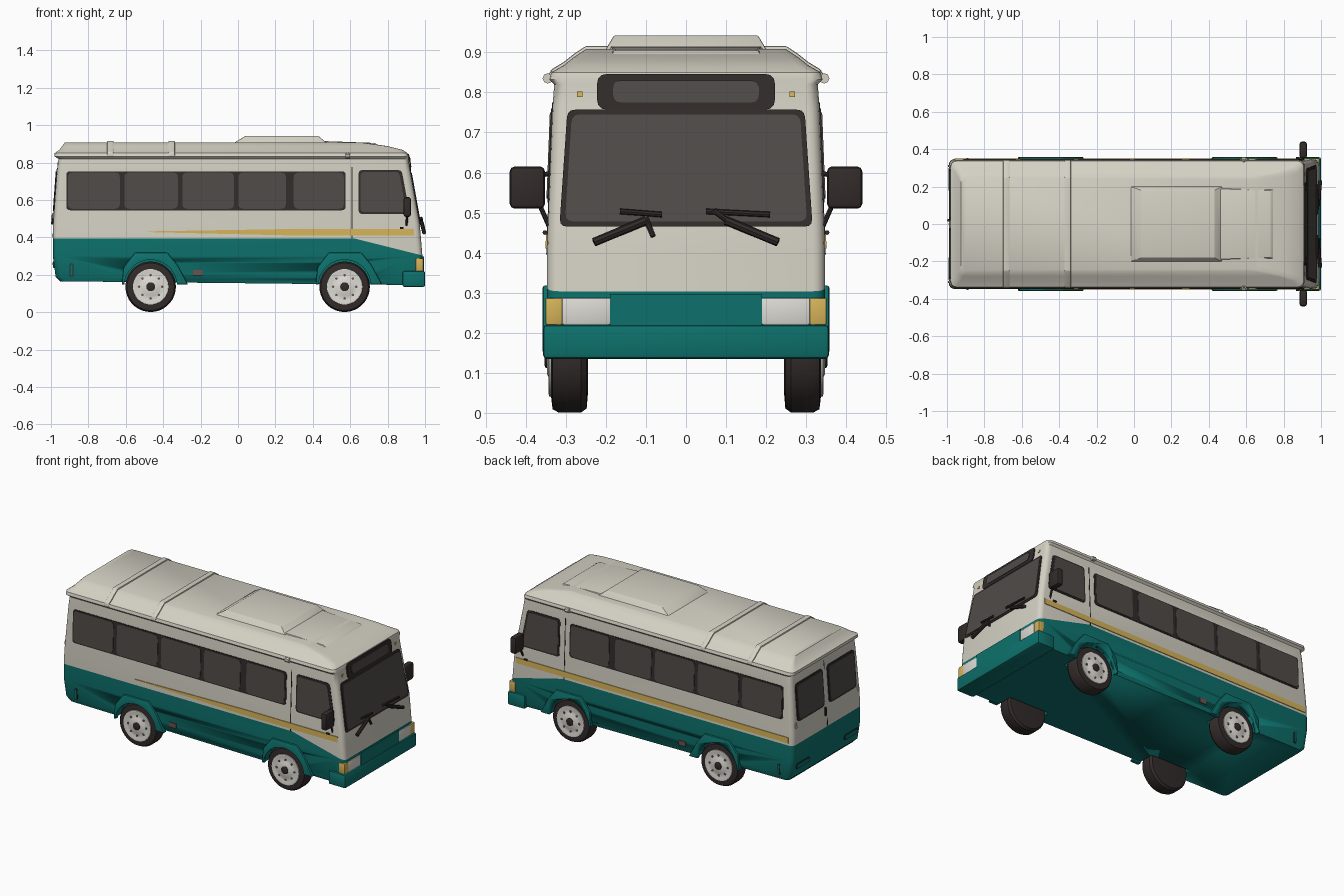
import bpy, bmesh, math
from mathutils import Vector

if "Cube" in bpy.data.objects:
    bpy.data.objects.remove(bpy.data.objects["Cube"])

def material(name, r, g, b):
    m = bpy.data.materials.new(name)
    m.diffuse_color = (r, g, b, 1)
    m.use_nodes = True
    m.node_tree.nodes["Principled BSDF"].inputs["Base Color"].default_value = m.diffuse_color
    return m

TEAL = material("teal paint", 0.004, 0.165, 0.15)
CREAM = material("cream paint", 0.66, 0.635, 0.55)
YELLOW = material("yellow stripe", 0.66, 0.45, 0.10)
DARK = material("dark rubber", 0.032, 0.024, 0.023)
GLASS = material("tinted glass", 0.078, 0.07, 0.063)
WHITE = material("lamp white", 0.72, 0.71, 0.66)
BROWN = material("grey brown", 0.15, 0.09, 0.075)

# Body slices: z, rear x, front x, half width
SLICES = [(.145, -.95, .985, .335), (.17, -.975, .99, .343), (.30, -.99, .986, .347),
          (.395, -.99, .978, .347), (.47, -.988, .972, .345), (.60, -.979, .9487, .3398),
          (.76, -.967, .92, .3335), (.82, -.96, .912, .329), (.832, -.98, .911, .341),
          (.85, -.98, .906, .336), (.868, -.955, .88, .305), (.888, -.94, .80, .28),
          (.908, -.925, .66, .25)]

def at(z, col):
    for a, b in zip(SLICES, SLICES[1:]):
        if z <= b[0]:
            t = (z - a[0]) / (b[0] - a[0])
            return a[col] + (b[col] - a[col]) * t
    return SLICES[-1][col]

def make(name, bm, mats, angle=35, bevel=0):
    bmesh.ops.recalc_face_normals(bm, faces=bm.faces[:])
    me = bpy.data.meshes.new(name)
    bm.to_mesh(me)
    bm.free()
    for m in mats:
        me.materials.append(m)
    ob = bpy.data.objects.new(name, me)
    bpy.context.collection.objects.link(ob)
    bpy.ops.object.select_all(action='DESELECT')
    ob.select_set(True)
    bpy.context.view_layer.objects.active = ob
    if bevel:
        b = ob.modifiers.new("bevel", 'BEVEL')
        b.width, b.segments, b.limit_method = bevel, 2, 'ANGLE'
        bpy.ops.object.modifier_apply(modifier="bevel")
    bpy.ops.object.shade_smooth_by_angle(angle=math.radians(angle))
    return ob

def loft(rings, closed=False):
    bm = bmesh.new()
    vs = [[bm.verts.new(p) for p in ring] for ring in rings]
    n = len(vs[0])
    pairs = list(zip(vs, vs[1:])) + ([(vs[-1], vs[0])] if closed else [])
    for a, b in pairs:
        for i in range(n):
            bm.faces.new((a[i], a[(i + 1) % n], b[(i + 1) % n], b[i]))
    if not closed:
        bm.faces.new(vs[0])
        bm.faces.new(vs[-1])
    return bm

def prism(name, pts, vec, mat, bevel=0):
    v = Vector(vec)
    return make(name, loft([pts, [Vector(p) + v for p in pts]]), [mat], bevel=bevel)

def box(name, x, y, z, mat, bevel=0):
    pts = [(x[0], y[0], z[0]), (x[1], y[0], z[0]), (x[1], y[1], z[0]), (x[0], y[1], z[0])]
    return prism(name, pts, (0, 0, z[1] - z[0]), mat, bevel)

def rounded(pts, r):
    out = []
    for i, p in enumerate(pts):
        p, a, b = Vector(p), Vector(pts[i - 1]), Vector(pts[(i + 1) % len(pts)])
        s, e = p + (a - p).normalized() * r, p + (b - p).normalized() * r
        for t in (0, .33, .67, 1):
            out.append(s * (1 - t) ** 2 + p * 2 * t * (1 - t) + e * t * t)
    return out

def plate(name, pts, face, mat, off=.004, r=0.0):
    """Thin panel lying on the body; face is 'front', 'back', or +1/-1 for a side."""
    if r:
        pts = rounded(pts, r)
    d = off - .008
    if face == 'front':
        p3, vec = [(at(z, 2) + d, u, z) for u, z in pts], (.008, 0, 0)
    elif face == 'back':
        p3, vec = [(at(z, 1) - d, u, z) for u, z in pts], (-.008, 0, 0)
    else:
        p3, vec = [(u, face * (at(z, 3) + d), z) for u, z in pts], (0, face * .008, 0)
    return prism(name, p3, vec, mat)

def rect(a, b, c, d):
    return [(a, c), (b, c), (b, d), (a, d)]

def bar(name, a, b, r, mat):
    a, b = Vector(a), Vector(b)
    q = (b - a).to_track_quat('Z', 'Y')
    ring = [q @ Vector((r * math.cos(i * math.pi / 4), r * math.sin(i * math.pi / 4), 0)) for i in range(8)]
    return prism(name, [a + p for p in ring], b - a, mat)

def lathe(name, prof, cx, side, cz, mat, n=36):
    rings = [[(cx + r * math.cos(2 * math.pi * i / n), side * y, cz + r * math.sin(2 * math.pi * i / n))
              for i in range(n)] for r, y in prof]
    return make(name, loft(rings), [mat])

# Body shell: stacked rounded rectangles, painted by height
rings = []
for z, x0, x1, w in SLICES:
    ring, r = [], .03
    for k, (cx, cy) in enumerate([(x1 - r, w - r), (x0 + r, w - r), (x0 + r, r - w), (x1 - r, r - w)]):
        for j in range(5):
            a = (k + j / 4) * math.pi / 2
            x = cx + r * math.cos(a)
            ring.append((x, cy + r * math.sin(a), z + (.02 if x < -.9 and z < .2 else 0)))
    rings.append(ring)
bm = loft(rings)
p0, pn = Vector((.62, 0, .395)), Vector((.09, 0, .36))
bmesh.ops.bisect_plane(bm, geom=bm.verts[:] + bm.edges[:] + bm.faces[:], dist=1e-5, plane_co=p0, plane_no=pn)
for f in bm.faces:
    c = f.calc_center_median()
    f.material_index = 0 if c.z < .394 and (c - p0).dot(pn) < 0 else 1
body = make("body_shell", bm, [TEAL, CREAM])

# Wheel arches: flared trapezoids, then wells cut through flares and body
WHEELS = [-.467, .57]
to_cut = [body]
for cx in WHEELS:
    for s in (1, -1):
        pts = [(-.155, .148), (-.145, .24), (-.085, .318), (.09, .318), (.145, .25), (.2, .148)]
        to_cut.append(prism("wheel_arch", [(cx + x, s * .33, z) for x, z in pts], (0, s * .028, 0), TEAL, .006))
for ob in to_cut:
    for cx in WHEELS:
        for s in (1, -1):
            cutter = lathe("arch_cutter", [(.141, .235), (.141, .42)], cx, s, .139, TEAL, 48)
            cutter.hide_render = True
            bpy.context.view_layer.objects.active = ob
            m = ob.modifiers.new("well", 'BOOLEAN')
            m.operation, m.object, m.solver = 'DIFFERENCE', cutter, 'EXACT'
            bpy.ops.object.modifier_apply(modifier="well")
            bpy.data.objects.remove(cutter)

# Wheels
for cx in WHEELS:
    for s in (1, -1):
        lathe("tyre", [(.09, .245), (.125, .248), (.135, .262), (.135, .318), (.127, .333), (.094, .337)], cx, s, .136, DARK)
        lathe("wheel_rim", [(.097, .33), (.095, .342), (.086, .343), (.074, .339), (.05, .342), (.038, .347)], cx, s, .136, WHITE)
        lathe("wheel_hub", [(.024, .34), (.024, .35), (.018, .353)], cx, s, .136, DARK, 16)
        for i in range(8):
            a = i * math.pi / 4
            lathe("wheel_hole", [(.007, .335), (.007, .3435)], cx + .062 * math.cos(a), s,
                  .136 + .062 * math.sin(a), BROWN, 8)

# Side windows, doors, trim and stripe
for s in (1, -1):
    plate("side_window_frame", rect(-.918, .576, .545, .753), s, DARK, .003, .02)
    for a, b in [(-.91, -.632), (-.608, -.322), (-.298, -.022), (.002, .256), (.298, .566)]:
        plate("side_window_glass", rect(a, b, .553, .746), s, GLASS, .006, .025)
    plate("door_window_frame", [(.645, .525), (.918, .525), (.875, .76), (.645, .76)], s, DARK, .003, .02)
    plate("door_window_glass", [(.655, .535), (.90, .535), (.862, .75), (.655, .75)], s, GLASS, .006, .02)
    plate("door_seam", rect(.607, .612, .395, .775), s, DARK, .002)
    plate("side_marker", rect(-.90, -.88, .19, .26), s, DARK, .003, .006)
    plate("side_marker_face", rect(-.896, -.884, .195, .255), s, TEAL, .006, .004)
    plate("side_reflector", rect(-.24, -.19, .195, .225), s, BROWN)
    bar("door_handle", (.865, s * .352, .45), (.885, s * .352, .45), .006, DARK)
    # Roof edge lamp
    bar("roof_lamp", (.575, s * .345, .835), (.60, s * .345, .835), .013, CREAM)
    bar("roof_lamp_stem", (.587, s * .33, .85), (.587, s * .35, .83), .007, CREAM)
    # Mirror
    box("mirror", (.885, .925), sorted((s * .352, s * .44)), (.51, .615), DARK, .012)
    bar("mirror_arm", (.90, s * .335, .45), (.905, s * .37, .53), .006, DARK)
    bar("mirror_bracket", (.90, s * .335, .60), (.905, s * .37, .59), .006, DARK)
plate("stripe_left", rect(-.96, .945, .41, .445), 1, YELLOW)
plate("stripe_right", [(-.48, .428), (.3, .41), (.94, .41), (.94, .445), (.3, .445), (-.48, .432)], -1, YELLOW)

# Windscreen, destination panel and wipers
plate("windscreen_frame", [(-.316, .465), (.316, .465), (.296, .757), (-.296, .757)], 'front', DARK, .004, .02)
plate("windscreen_glass", [(-.302, .478), (.302, .478), (.285, .745), (-.285, .745)], 'front', GLASS, .007, .02)
plate("sign_frame", rect(-.222, .222, .757, .846), 'front', DARK, .006, .025)
plate("sign_glass", rect(-.182, .182, .775, .83), 'front', GLASS, .009, .02)
for s in (1, -1):
    plate("front_marker", rect(s * .265 - .007, s * .265 + .007, .788, .802), 'front', YELLOW)
    bar("wiper_arm", (.982, s * .10, .48), (.995, s * .23, .426), .011, DARK)
for a, b in [(-.165, -.06), (.05, .21)]:
    bar("wiper_blade", (.978, a, .503), (.98, b, .495), .007, DARK)
bar("wiper_pivot", (.98, -.10, .485), (.99, -.082, .44), .007, DARK)
bar("wiper_pivot", (.98, .07, .505), (.985, .11, .475), .007, DARK)

# Bumper, grille and headlamps
box("front_bumper", (.88, 1.0), (-.357, .357), (.135, .22), TEAL, .01)
box("grille_panel", (.95, .994), (-.19, .19), (.215, .297), TEAL)
for s in (1, -1):
    box("headlamp", (.95, .992), sorted((s * .188, s * .31)), (.22, .287), WHITE, .004)
    box("turn_signal", (.95, .991), sorted((s * .308, s * .351)), (.22, .287), YELLOW, .004)

# Rear windows, seam, handles and tail lamps
for s in (1, -1):
    pts = rect(.022, .295, .53, .765)
    plate("rear_window_frame", [(s * y, z) for y, z in pts], 'back', DARK, .004, .025)
    pts = rect(.034, .283, .542, .753)
    plate("rear_window_glass", [(s * y, z) for y, z in pts], 'back', GLASS, .007, .025)
    plate("tail_lamp_rim", rect(s * .24 - .065, s * .24 + .065, .235, .27), 'back', DARK, .003, .008)
    plate("tail_lamp", rect(s * .24 - .06, s * .24 + .06, .24, .265), 'back', TEAL, .006, .006)
    bar("rear_hinge", (-.988, s * .31, .50), (-.986, s * .31, .53), .007, CREAM)
plate("rear_door_seam", rect(-.003, .003, .40, .80), 'back', DARK, .002)
bar("rear_handle", (-.992, .02, .47), (-.99, .02, .52), .007, DARK)

# Roof ribs
half = [(.343, .832), (.338, .856), (.305, .876), (.28, .896), (.25, .916)]
outline = half + [(-y, z) for y, z in reversed(half)]
for x in (-.70, -.372):
    prism("roof_rib", [(x, y, z) for y, z in outline], (.035, 0, 0), CREAM, .005)

# Roof unit with a low sloping front cover
def slab(name, lo, hi):
    rings = [[(x0, -w0, z0), (x1, -w1, z1), (x1, w1, z1), (x0, w0, z0)] for x0, x1, w0, w1, z0, z1 in (lo, hi)]
    make(name, loft(rings), [CREAM], 20, .004)

slab("roof_unit", (-.03, .48, .205, .205, .90, .90), (.04, .43, .18, .18, .942, .942))
slab("roof_unit_cover", (.40, .76, .20, .19, .89, .885), (.40, .73, .19, .18, .917, .905))
